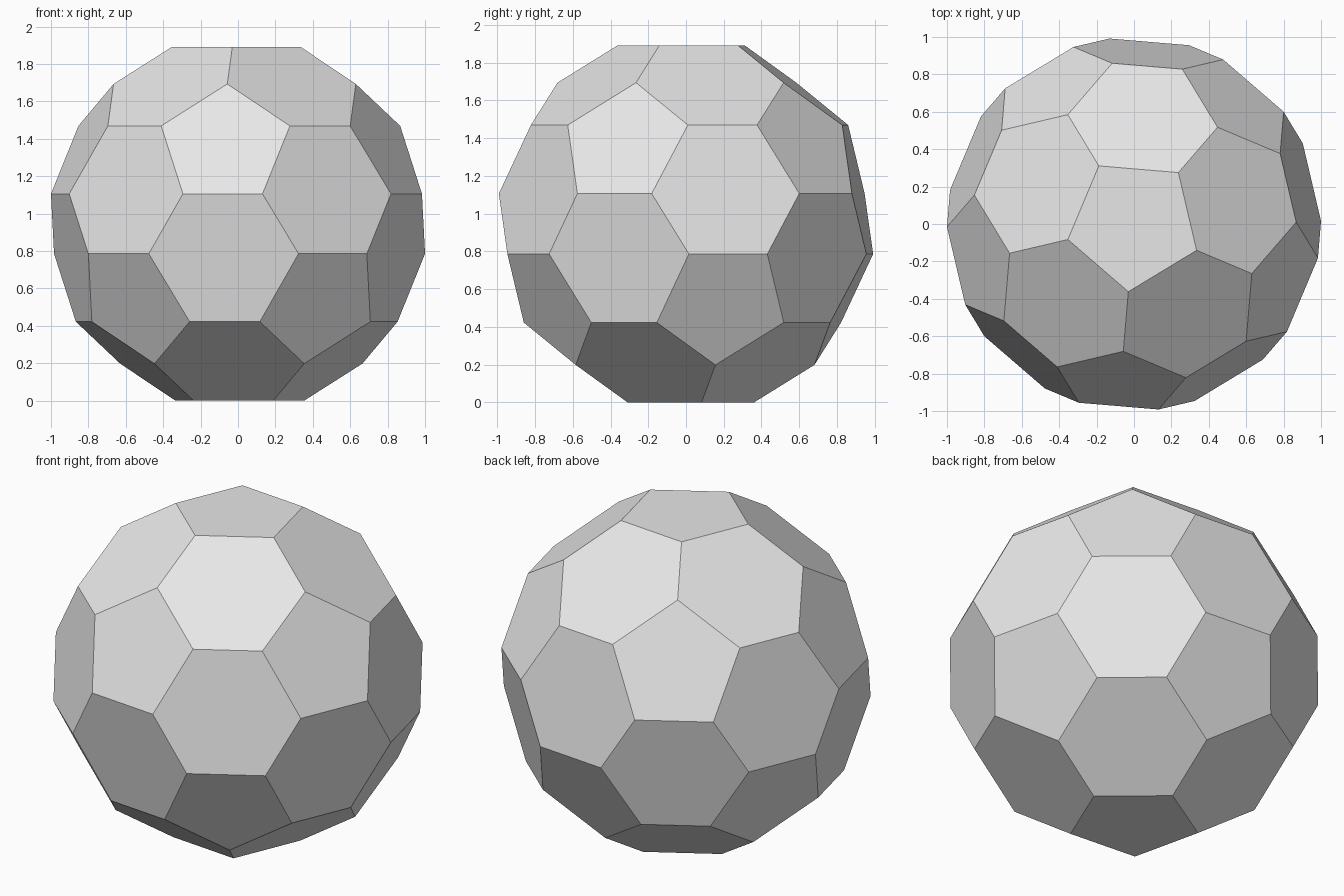
import bpy
import bmesh
from math import cos, sin, radians, sqrt
from mathutils import Vector

cube = bpy.data.objects.get("Cube")
if cube:
    bpy.data.objects.remove(cube, do_unlink=True)

RADIUS = 1.17    # corner radius of the icosahedron before cutting
CUT = 0.347      # share of each edge cut away at either end
TURN = -94.8     # heading of the first upper corner, in degrees

# Icosahedron corners: two poles and two staggered rings of five
corners = [Vector((0, 0, RADIUS)), Vector((0, 0, -RADIUS))]
for side, offset in ((1, 0), (-1, 36)):
    for i in range(5):
        a = radians(TURN + offset + 72 * i)
        corners.append(Vector((2 * cos(a), 2 * sin(a), side)) * RADIUS / sqrt(5))

# Cutting every corner leaves two points on each edge
bm = bmesh.new()
for p in corners:
    for q in corners:
        if 0 < (p - q).length < 1.1 * RADIUS:
            bm.verts.new(p.lerp(q, CUT))

# Wrap the points and merge the triangles into pentagons and hexagons
bmesh.ops.convex_hull(bm, input=bm.verts[:])
bmesh.ops.dissolve_limit(bm, angle_limit=radians(3), verts=bm.verts[:], edges=bm.edges[:])
bmesh.ops.recalc_face_normals(bm, faces=bm.faces[:])

# Stand the ball on its lowest pentagon
lowest = min(v.co.z for v in bm.verts)
bmesh.ops.translate(bm, verts=bm.verts[:], vec=(0, 0, -lowest))

mesh = bpy.data.meshes.new("faceted_ball")
bm.to_mesh(mesh)
bm.free()
ball = bpy.data.objects.new("faceted_ball", mesh)
bpy.context.collection.objects.link(ball)

# Plain light grey surface
grey = bpy.data.materials.new("light_grey")
grey.use_nodes = True
colour = (0.8, 0.8, 0.8, 1)
grey.diffuse_color = colour
for node in grey.node_tree.nodes:
    if node.type == 'BSDF_PRINCIPLED':
        node.inputs["Base Color"].default_value = colour
mesh.materials.append(grey)
